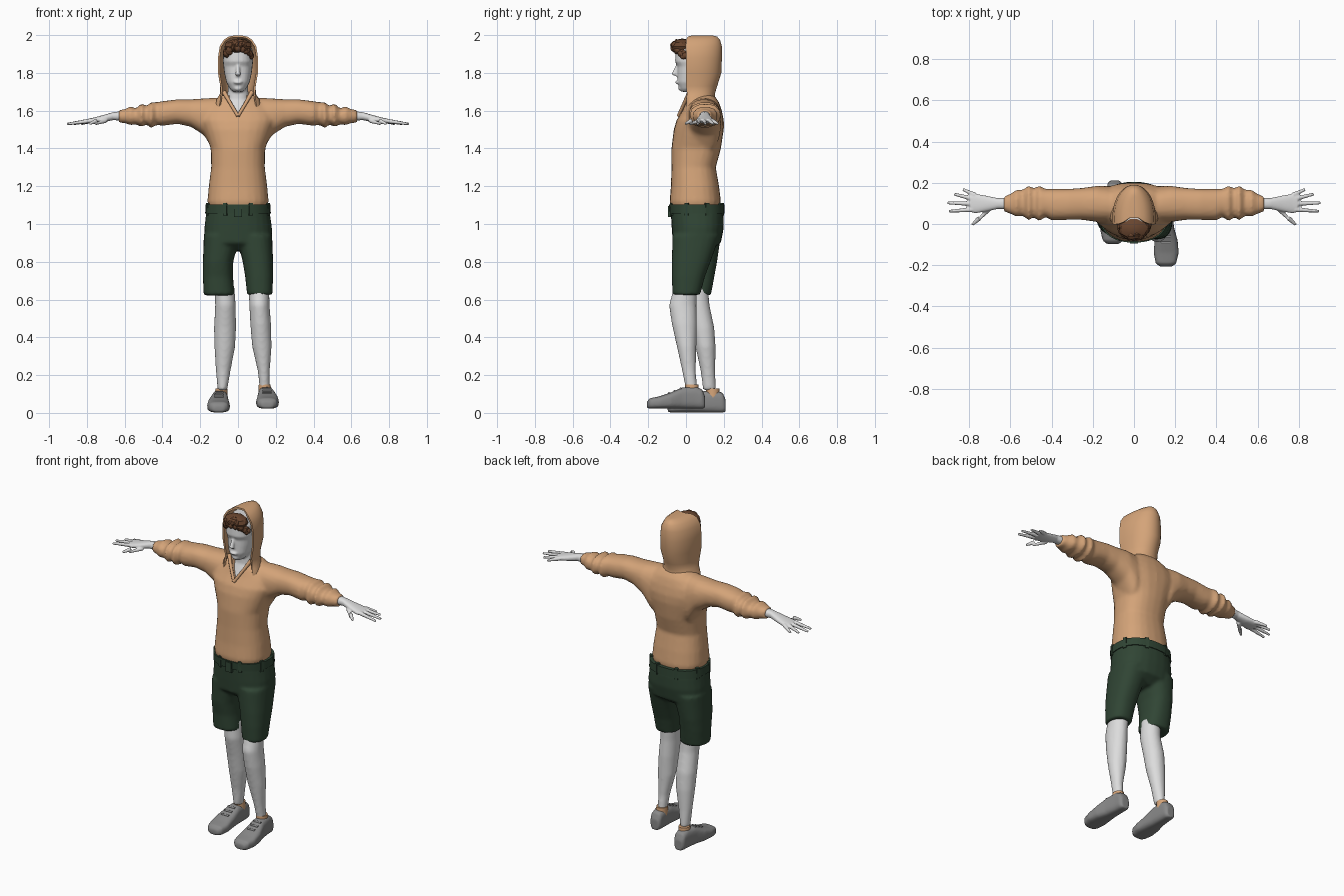
import bpy, bmesh, math, random
from mathutils import Vector, Matrix

if "Cube" in bpy.data.objects:
    bpy.data.objects.remove(bpy.data.objects["Cube"], do_unlink=True)
random.seed(4)


def material(name, r, g, b):
    m = bpy.data.materials.new(name)
    m.use_nodes = True
    m.diffuse_color = (r, g, b, 1)
    bsdf = next(n for n in m.node_tree.nodes if n.type == 'BSDF_PRINCIPLED')
    bsdf.inputs["Base Color"].default_value = (r, g, b, 1)
    bsdf.inputs["Roughness"].default_value = 0.8
    return m


SKIN = material("pale skin", .72, .72, .72)
CLOTH = material("tan cloth", .66, .37, .19)
GREEN = material("dark green", .03, .06, .035)
BROWN = material("brown hair", .14, .06, .028)
GREY = material("grey shoe", .25, .25, .25)


def loft(bm, axis, rings, power=.85, n=24, flip=1, shift=(0, 0, 0)):
    """Closed tube through rings of (position, low, high, low, high)."""
    loops = []
    for t, alo, ahi, blo, bhi in rings:
        loop = []
        for i in range(n):
            c, s = math.cos(math.tau * i / n), math.sin(math.tau * i / n)
            c = math.copysign(abs(c) ** power, c)
            s = math.copysign(abs(s) ** power, s)
            a = (alo + ahi) / 2 + c * (ahi - alo) / 2
            b = (blo + bhi) / 2 + s * (bhi - blo) / 2
            x, y, z = {'x': (t, a, b), 'y': (a, t, b), 'z': (a, b, t)}[axis]
            loop.append(bm.verts.new(Vector((x * flip, y, z)) + Vector(shift)))
        loops.append(loop)
    for low, high in zip(loops, loops[1:]):
        for i in range(n):
            j = (i + 1) % n
            bm.faces.new((low[i], low[j], high[j], high[i]))
    bm.faces.new(loops[0])
    bm.faces.new(loops[-1])


def limb(bm, start, end, r1, r2):
    """Tapered cylinder between two points."""
    a, b = Vector(start), Vector(end)
    turn = (b - a).to_track_quat('Z', 'Y').to_matrix().to_4x4()
    bmesh.ops.create_cone(bm, cap_ends=True, segments=10, radius1=r1, radius2=r2,
                          depth=(b - a).length, matrix=Matrix.Translation((a + b) / 2) @ turn)


def blob(bm, centre, size):
    bmesh.ops.create_icosphere(bm, subdivisions=2, radius=1,
                               matrix=Matrix.Translation(centre) @ Matrix.Diagonal((*size, 1)))


def finish(name, bm, mat, voxel=0, relax=4, cutter=None, angle=50):
    bmesh.ops.recalc_face_normals(bm, faces=bm.faces)
    mesh = bpy.data.meshes.new(name)
    bm.to_mesh(mesh)
    bm.free()
    ob = bpy.data.objects.new(name, mesh)
    bpy.context.collection.objects.link(ob)
    mesh.materials.append(mat)
    bpy.ops.object.select_all(action='DESELECT')
    ob.select_set(True)
    bpy.context.view_layer.objects.active = ob
    if voxel:
        ob.modifiers.new("blend", 'REMESH').voxel_size = voxel
        smooth = ob.modifiers.new("relax", 'SMOOTH')
        smooth.iterations = relax
    if cutter:
        ob.modifiers.new("neckline", 'BOOLEAN').object = cutter
    for m in list(ob.modifiers):
        bpy.ops.object.modifier_apply(modifier=m.name)
    bpy.ops.object.shade_smooth_by_angle(angle=math.radians(angle))
    return ob


# Wedge that opens the V neck
bm = bmesh.new()
ends = [[bm.verts.new((x, y, z)) for x, z in ((0, 1.57), (.08, 1.72), (-.08, 1.72))]
        for y in (-.2, .04)]
for tri in ends:
    bm.faces.new(tri)
for i in range(3):
    j = (i + 1) % 3
    bm.faces.new((ends[0][i], ends[0][j], ends[1][j], ends[1][i]))
wedge = finish("neckline_cutter", bm, CLOTH)
wedge.hide_render = True

# Hooded top: body and creased sleeves in one skin
bm = bmesh.new()
loft(bm, 'z', [(1.085, -.155, .155, -.08, .18), (1.12, -.162, .162, -.087, .185),
               (1.2, -.155, .155, -.08, .175), (1.3, -.142, .142, -.077, .158),
               (1.4, -.145, .145, -.077, .185), (1.5, -.18, .18, -.065, .2),
               (1.55, -.2, .2, -.05, .2), (1.6, -.19, .19, -.02, .19),
               (1.645, -.14, .14, 0, .175), (1.68, -.09, .09, .025, .15)])
for side in (-1, 1):
    loft(bm, 'x', [(.05, 0, .17, 1.34, 1.665), (.13, 0, .185, 1.39, 1.668),
                   (.18, .01, .185, 1.47, 1.665), (.25, .02, .175, 1.515, 1.66),
                   (.32, .02, .17, 1.53, 1.66), (.4, .018, .17, 1.52, 1.65),
                   (.43, .035, .17, 1.525, 1.645), (.46, .012, .187, 1.508, 1.645),
                   (.485, .035, .17, 1.53, 1.622), (.51, .018, .187, 1.513, 1.64),
                   (.54, .04, .165, 1.528, 1.61), (.57, .035, .167, 1.523, 1.623),
                   (.6, .05, .145, 1.535, 1.607), (.63, .06, .135, 1.535, 1.605)], flip=side)
finish("hooded_top", bm, CLOTH, .01, 5, wedge)
bpy.data.objects.remove(wedge, do_unlink=True)

bm = bmesh.new()
for side in (-1, 1):
    limb(bm, (0, -.04, 1.572), (side * .038, -.012, 1.635), .009, .009)
    limb(bm, (side * .038, -.012, 1.635), (side * .075, .02, 1.7), .009, .012)
finish("neckline_trim", bm, CLOTH)

# Hood: open shell, its lower edges wrapping round the neck
bm = bmesh.new()
rows = []
for z, w, front, back, wrap in ((1.62, .12, .03, .17, .6), (1.66, .113, .03, .155, .6),
                                (1.69, .095, .02, .153, .3), (1.73, .094, .005, .165, .1),
                                (1.8, .106, 0, .187, 0), (1.88, .106, 0, .19, 0),
                                (1.94, .097, -.002, .19, 0), (1.975, .075, 0, .18, 0),
                                (1.992, .05, .01, .165, 0), (1.998, .02, .03, .14, 0)):
    row = []
    for i in range(25):
        t = -wrap + (math.pi + 2 * wrap) * i / 24
        s = math.sin(t)
        depth = (back - front) * s ** .8 if s > 0 else .05 * s
        row.append(bm.verts.new((w * math.cos(t), front + depth, z)))
    rows.append(row)
for low, high in zip(rows, rows[1:]):
    for i in range(24):
        bm.faces.new((low[i], low[i + 1], high[i + 1], high[i]))
bm.faces.new(rows[-1])
bmesh.ops.recalc_face_normals(bm, faces=bm.faces)
bmesh.ops.solidify(bm, geom=bm.faces[:], thickness=.01)
finish("hood", bm, CLOTH)

# Head, face and neck
bm = bmesh.new()
loft(bm, 'z', [(1.7, -.024, .024, -.025, .04), (1.715, -.042, .042, -.033, .07),
               (1.75, -.062, .062, -.045, .11), (1.8, -.073, .073, -.045, .14),
               (1.835, -.077, .077, -.045, .15), (1.86, -.08, .08, -.058, .15),
               (1.92, -.078, .078, -.055, .15), (1.965, -.055, .055, -.02, .13)])
loft(bm, 'z', [(1.5, -.09, .09, -.04, .1), (1.6, -.08, .08, -.006, .12),
               (1.66, -.058, .058, .022, .13), (1.76, -.05, .05, .025, .13)])
limb(bm, (0, -.042, 1.85), (0, -.064, 1.787), .006, .015)
blob(bm, (0, -.047, 1.75), (.024, .01, .009))
blob(bm, (0, -.03, 1.718), (.022, .012, .012))
finish("head_and_neck", bm, SKIN, .006, 4)

# Hair: tufted fringe under the hood
bm = bmesh.new()
for i in range(60):
    u = random.uniform(-1, 1)
    z = 1.945 - .055 * u * u + random.uniform(-.018, .022) * (1 - .5 * abs(u))
    blob(bm, (u * .07, -.06 + .045 * u * u + random.uniform(-.008, .014), z),
         [random.uniform(.011, .021) for _ in range(3)])
blob(bm, (0, -.02, 1.94), (.075, .06, .042))
finish("hair", bm, BROWN, angle=25)

# Hands with spread fingers
for side, label in ((1, "left"), (-1, "right")):
    bm = bmesh.new()
    loft(bm, 'x', [(.59, .07, .13, 1.545, 1.6), (.66, .073, .125, 1.55, 1.592),
                   (.72, .06, .138, 1.537, 1.575), (.77, .052, .147, 1.532, 1.562),
                   (.795, .058, .143, 1.533, 1.557)], flip=side)
    for root, tip in (((.77, .14), (.83, .168)), ((.78, .122), (.872, .145)),
                      ((.78, .098), (.905, .102)), ((.78, .07), (.898, .062)),
                      ((.7, .075), (.755, .02)), ((.75, .028), (.785, -.004))):
        limb(bm, (side * root[0], root[1], 1.547), (side * tip[0], tip[1], 1.53), .0125, .007)
    finish(label + "_hand", bm, SKIN, .0045, 3)

# Shorts: hips and two legs in a walking pose
bm = bmesh.new()
loft(bm, 'z', [(.86, -.1, .1, -.02, .13), (.9, -.178, .18, -.07, .185),
               (.98, -.178, .18, -.076, .2), (1.05, -.17, .17, -.08, .2),
               (1.09, -.165, .165, -.08, .195)])
loft(bm, 'z', [(.625, .048, .182, -.072, .075), (.72, .038, .186, -.075, .1),
               (.8, .025, .186, -.075, .13), (.94, -.01, .181, -.072, .18)])
loft(bm, 'z', [(.622, -.182, -.018, -.03, .132), (.72, -.186, -.026, -.035, .15),
               (.8, -.186, -.025, -.05, .165), (.94, -.181, .01, -.06, .185)])
finish("shorts", bm, GREEN, .01, 4)

# Waistband with belt loops and a front button tab
bm = bmesh.new()
loft(bm, 'z', [(1.055, -.174, .174, -.086, .204), (1.102, -.171, .171, -.09, .203)], n=40)
for i in range(8):
    t = math.tau * (i + .5) / 8
    spot = Vector((.168 * math.cos(t), .058 + .138 * math.sin(t), 1.078))
    bmesh.ops.create_cube(bm, matrix=Matrix.Translation(spot) @ Matrix.Rotation(t, 4, 'Z')
                          @ Matrix.Diagonal((.024, .02, .066, 1)))
bmesh.ops.create_cube(bm, matrix=Matrix.Translation((0, -.087, 1.066))
                      @ Matrix.Diagonal((.04, .016, .06, 1)))
finish("waistband", bm, GREEN, angle=35)

# Bare lower legs
LEGS = {"left": [(.12, .115, .167, 0, .06), (.22, .105, .168, -.02, .052),
                 (.35, .075, .178, -.048, .055), (.47, .065, .175, -.075, .058),
                 (.57, .06, .167, -.09, .055), (.68, .055, .165, -.06, .06)],
        "right": [(.12, -.108, -.057, .09, .158), (.22, -.117, -.04, .078, .155),
                  (.35, -.125, -.015, .05, .157), (.45, -.127, -.01, .03, .15),
                  (.57, -.121, -.012, 0, .125), (.68, -.125, -.02, 0, .115)]}
for label, rings in LEGS.items():
    bm = bmesh.new()
    loft(bm, 'z', rings, 1)
    finish(label + "_lower_leg", bm, SKIN, .009, 6)

# Shoes, soles and ankle socks share one shape, mirrored and shifted
for label, flip, shift in (("left", 1, (0, 0, 0)), ("right", -1, (.053, .11, -.02))):
    bm = bmesh.new()
    loft(bm, 'y', [(-.207, .125, .185, .025, .06), (-.19, .105, .205, .022, .078),
                   (-.14, .095, .217, .022, .088), (-.08, .1, .212, .022, .108),
                   (-.02, .105, .195, .022, .135), (.05, .108, .185, .022, .14),
                   (.085, .11, .182, .022, .125), (.1, .12, .172, .025, .09)],
         .65, flip=flip, shift=shift)
    finish(label + "_shoe", bm, GREY, .007, 4)
    bm = bmesh.new()
    loft(bm, 'z', [(.1, .108, .178, -.005, .07), (.15, .11, .172, -.004, .066)],
         1, flip=flip, shift=shift)
    finish(label + "_sock", bm, CLOTH)
    bm = bmesh.new()
    for k in range(3):
        y, z = -.09 + .03 * k, .104 + .012 * k
        limb(bm, (flip * .13 + shift[0], y + shift[1], z + shift[2]),
             (flip * .178 + shift[0], y + shift[1], z + shift[2]), .006, .006)
    finish(label + "_shoe_straps", bm, GREY)
